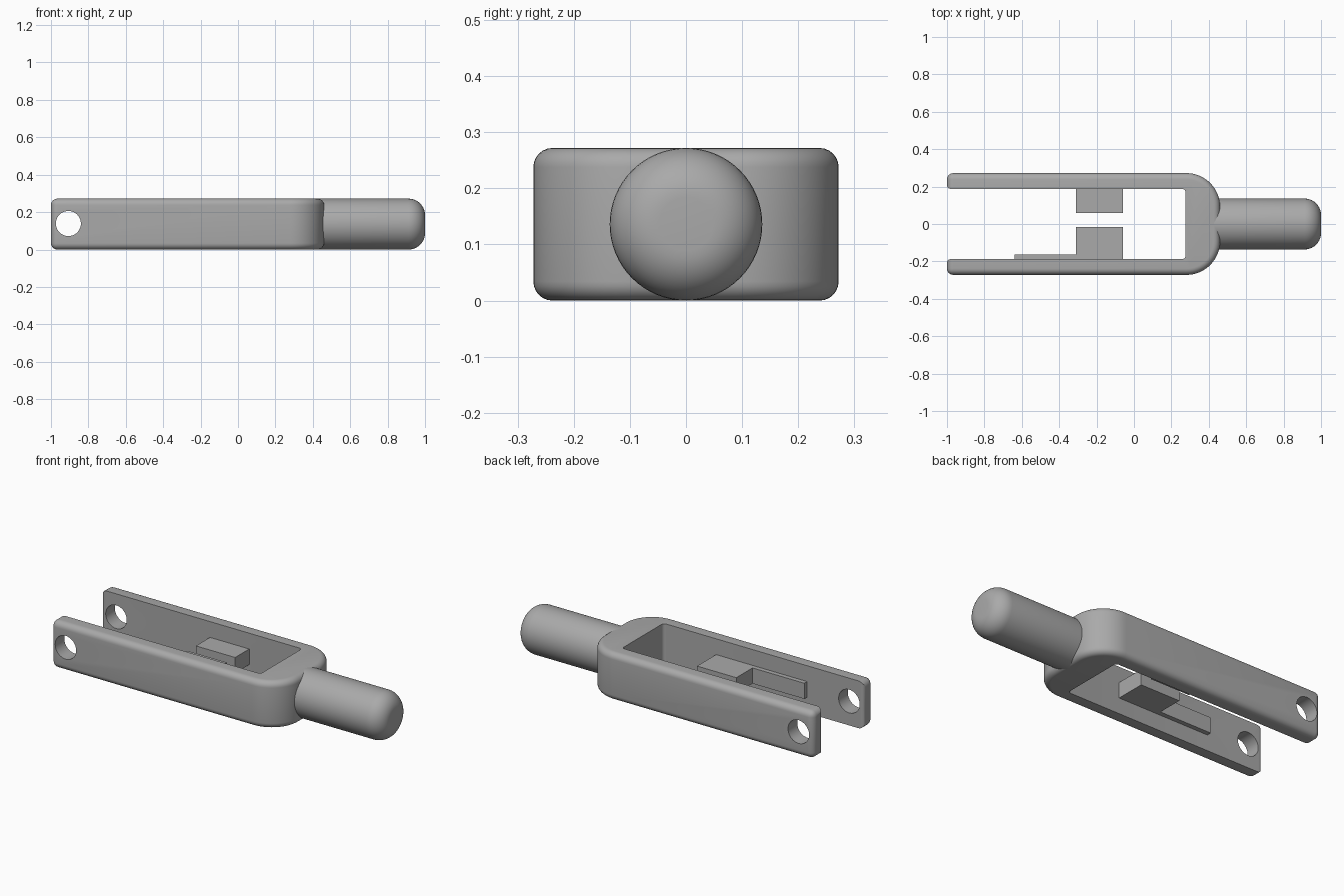
import bpy, bmesh, math

if "Cube" in bpy.data.objects:
    bpy.data.objects.remove(bpy.data.objects["Cube"])

metal = bpy.data.materials.new("grey metal")
metal.diffuse_color = (0.4, 0.4, 0.4, 1)
metal.use_nodes = True
metal.node_tree.nodes["Principled BSDF"].inputs["Base Color"].default_value = metal.diffuse_color
H = 0.272          # thickness of the fork
MID = H / 2


def arc(cx, cy, r, a0, a1, n=16):
    return [(cx + r * math.cos(math.radians(a0 + (a1 - a0) * i / n)),
             cy + r * math.sin(math.radians(a0 + (a1 - a0) * i / n))) for i in range(n + 1)]


def prism(name, half, z0, z1):
    """Extrude an outline given by its +y half, mirrored to -y."""
    pts = half + [(x, -y) for x, y in reversed(half)]
    bm = bmesh.new()
    face = bm.faces.new([bm.verts.new((x, y, z0)) for x, y in pts])
    top = bmesh.ops.extrude_face_region(bm, geom=[face])["geom"]
    bmesh.ops.translate(bm, vec=(0, 0, z1 - z0),
                        verts=[v for v in top if isinstance(v, bmesh.types.BMVert)])
    bmesh.ops.recalc_face_normals(bm, faces=bm.faces)
    return finish(name, bm)


def finish(name, bm):
    me = bpy.data.meshes.new(name)
    bm.to_mesh(me)
    bm.free()
    me.materials.append(metal)
    ob = bpy.data.objects.new(name, me)
    bpy.context.collection.objects.link(ob)
    return ob


def bevel(ob, width, segments):
    mod = ob.modifiers.new("round", 'BEVEL')
    mod.width, mod.segments = width, segments
    mod.limit_method, mod.angle_limit = 'ANGLE', math.radians(40)


def cut(ob, cutter):
    mod = ob.modifiers.new("cut", 'BOOLEAN')
    mod.operation, mod.solver, mod.object = 'DIFFERENCE', 'EXACT', cutter
    cutter.hide_render = True
    cutter.hide_set(True)


def cylinder(name, r, length, loc, rot):
    bpy.ops.mesh.primitive_cylinder_add(vertices=64, radius=r, depth=length, location=loc, rotation=rot)
    ob = bpy.context.object
    ob.name = name
    ob.data.materials.append(metal)
    return ob


def block(name, lo, hi):
    bm = bmesh.new()
    bmesh.ops.create_cube(bm, size=1)
    for v in bm.verts:
        v.co = [(a + b) / 2 + c * (b - a) for a, b, c in zip(lo, hi, v.co)]
    return finish(name, bm)


def smooth(ob):
    bpy.ops.object.select_all(action='DESELECT')
    ob.select_set(True)
    bpy.context.view_layer.objects.active = ob
    bpy.ops.object.convert(target='MESH')
    bpy.ops.object.shade_smooth_by_angle(angle=math.radians(30))


# Fork body: rounded outer block, slotted and drilled
fork = prism("fork", [(-1, 0.272)] + arc(0.28, 0.092, 0.18, 90, 0), 0, H)
bevel(fork, 0.034, 6)
slot = prism("slot_cutter", [(-1.1, 0.208)] + arc(-0.98, 0.208, 0.02, 180, 270, 6)
             + arc(0.257, 0.17, 0.018, 90, 0, 6), -0.1, H + 0.1)
holes = cylinder("pin_hole_cutter", 0.067, 1, (-0.907, 0, MID + 0.003), (math.pi / 2, 0, 0))
cut(fork, slot)
cut(fork, holes)
smooth(fork)

# Round stem with a domed edge
stem = cylinder("stem", MID, 0.7, (0.65, 0, MID), (0, math.pi / 2, 0))
bevel(stem, 0.088, 10)
smooth(stem)

# Inner stops and the thin rail on the front arm
Z0, Z1 = 0.091, 0.181
block("back_stop", (-0.31, 0.06, Z0), (-0.06, 0.2, Z1))
block("front_stop", (-0.31, -0.2, Z0), (-0.06, -0.015, Z1))
block("front_rail", (-0.64, -0.2, Z0), (-0.31, -0.162, Z1))
